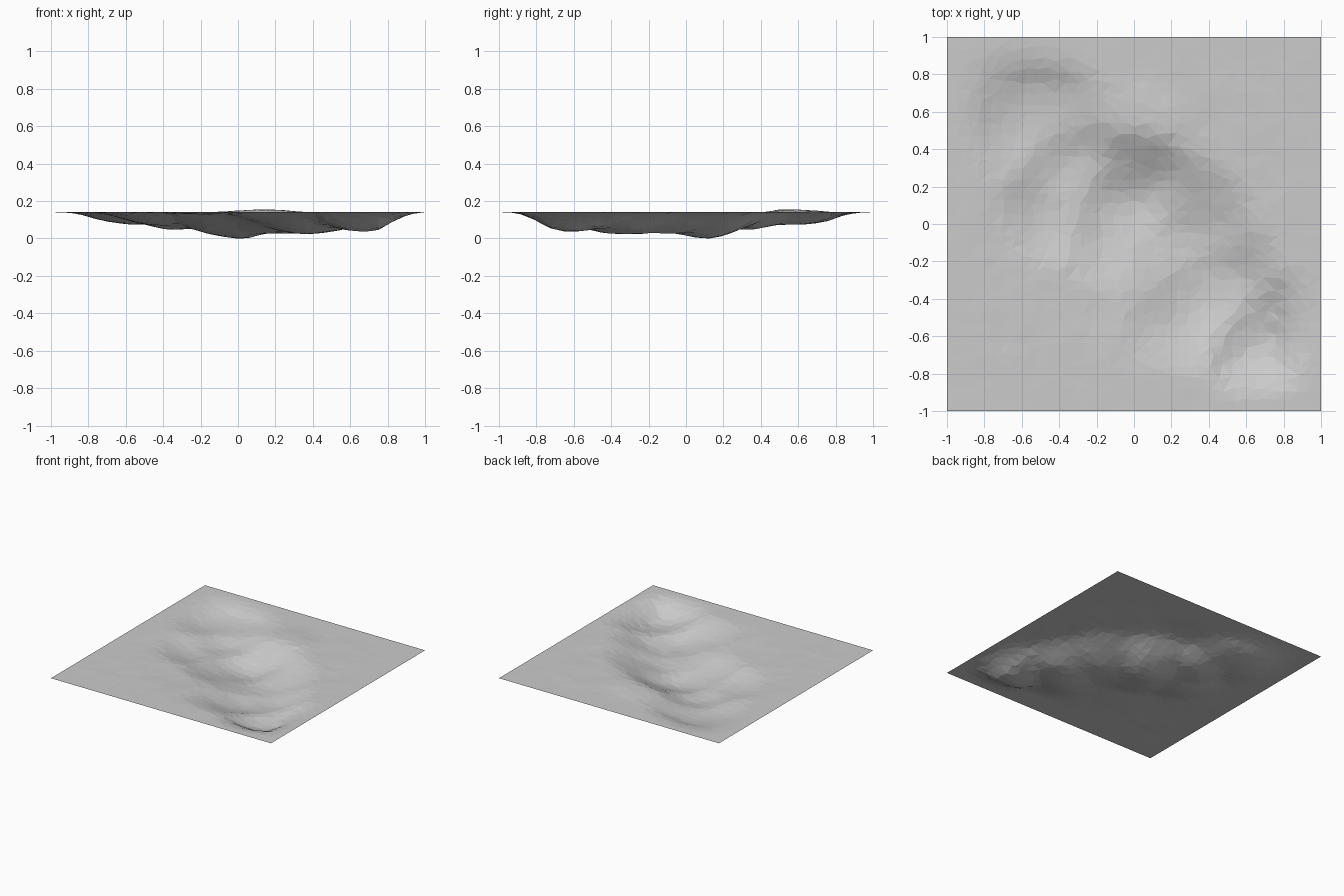
import bpy, bmesh, math, random
from mathutils import Vector, noise

cube = bpy.data.objects.get("Cube")
if cube:
    bpy.data.objects.remove(cube, do_unlink=True)

random.seed(7)
CELLS = 34
RIM = 0.145

# Hollows along the valley: x, y, depth, axis angle, radius along, radius north-east, radius south-west
HOLLOWS = [
    (-0.5, 0.58, 0.07, -35, 0.5, 0.4, 0.5),
    (-0.3, 0.33, 0.095, -40, 0.45, 0.32, 0.5),
    (0, 0.12, 0.135, -25, 0.52, 0.43, 0.62),
    (0.25, -0.05, 0.11, -30, 0.5, 0.46, 0.6),
    (0.4, -0.32, 0.12, -45, 0.5, 0.45, 0.6),
    (0.66, -0.6, 0.105, -40, 0.4, 0.45, 0.4),
    (-0.42, 0.08, 0.07, -60, 0.4, 0.4, 0.35),
    (0, 0, 0.025, -40, 1.1, 0.6, 0.8),
]
MOUNDS = [(0.1, 0.53, 0.016, 0.3), (0.2, -0.75, 0.004, 0.25)]


def falloff(r):
    return (1 - min(r, 1) ** 2) ** 2


def hollow(x, y, cx, cy, depth, angle, along, north, south):
    a = math.radians(angle)
    dx, dy = x - cx, y - cy
    u = dx * math.cos(a) + dy * math.sin(a)
    v = dy * math.cos(a) - dx * math.sin(a)
    return depth * falloff(math.hypot(u / along, v / (north if v > 0 else south)))


def height(x, y):
    # Blend the hollows smoothly, then add mounds and rough ground
    depth = sum(hollow(x, y, *h) ** 5 for h in HOLLOWS) ** 0.2
    lift = sum(h * falloff(math.hypot(x - cx, y - cy) / r) for cx, cy, h, r in MOUNDS)
    edge = min(1, 4 * (1 - max(abs(x), abs(y))))
    rough = noise.noise(Vector((x * 5, y * 5, 2))) * (0.003 + 0.08 * depth)
    rough += noise.noise(Vector((x * 12, y * 12, 5))) * 0.002
    return RIM + edge * (lift + rough - depth)


# Ground sheet with irregular triangular facets and a straight outer border
bm = bmesh.new()
bmesh.ops.create_grid(bm, x_segments=CELLS, y_segments=CELLS, size=1)
jitter = 0.28 * 2 / CELLS
for v in bm.verts:
    if max(abs(v.co.x), abs(v.co.y)) < 0.99:
        v.co.x += random.uniform(-jitter, jitter)
        v.co.y += random.uniform(-jitter, jitter)
    v.co.z = height(v.co.x, v.co.y)
lowest = min(v.co.z for v in bm.verts)
for v in bm.verts:
    v.co.z -= lowest
bmesh.ops.triangulate(bm, faces=bm.faces[:], quad_method='SHORT_EDGE')
mesh = bpy.data.meshes.new("valley_ground")
bm.to_mesh(mesh)
bm.free()
ground = bpy.data.objects.new("valley_ground", mesh)
bpy.context.collection.objects.link(ground)

# Plain grey earth
grey = bpy.data.materials.new("grey_earth")
grey.use_nodes = True
colour = (0.6, 0.6, 0.6, 1)
grey.diffuse_color = colour
grey.node_tree.nodes["Principled BSDF"].inputs["Base Color"].default_value = colour
mesh.materials.append(grey)
